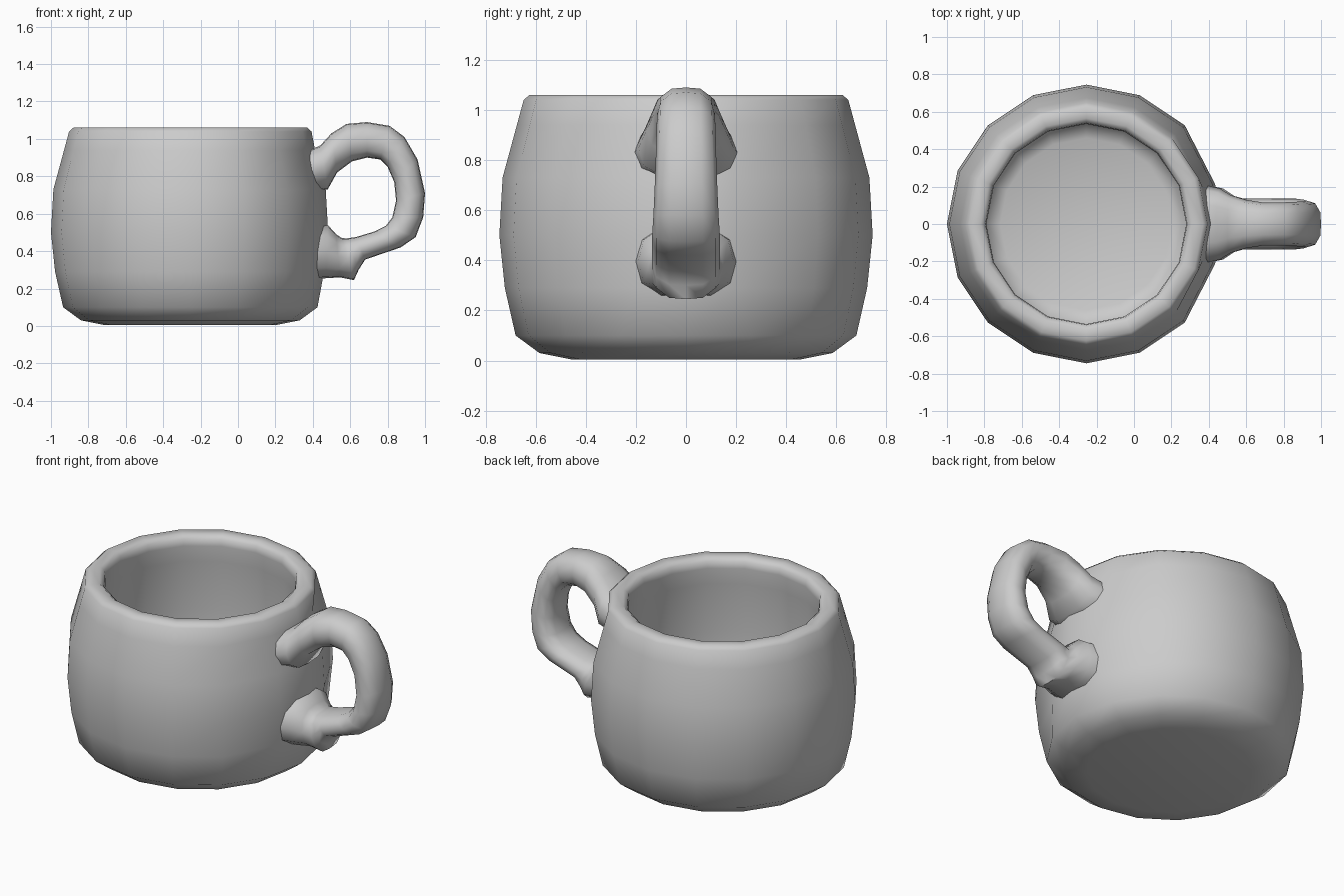
import bpy
from math import sin, cos, pi, radians
from mathutils import Vector

if "Cube" in bpy.data.objects:
    bpy.data.objects.remove(bpy.data.objects["Cube"])


def make(name, rings):
    """Skin a list of closed vertex rings and cap both ends."""
    n = len(rings[0])
    verts = [v for ring in rings for v in ring]
    faces = [(i * n + j, i * n + (j + 1) % n, (i + 1) * n + (j + 1) % n, (i + 1) * n + j)
             for i in range(len(rings) - 1) for j in range(n)]
    faces.append(tuple(reversed(range(n))))
    faces.append(tuple(range(len(verts) - n, len(verts))))
    mesh = bpy.data.meshes.new(name)
    mesh.from_pydata(verts, [], faces)
    obj = bpy.data.objects.new(name, mesh)
    bpy.context.collection.objects.link(obj)
    bpy.ops.object.select_all(action='DESELECT')
    bpy.context.view_layer.objects.active = obj
    obj.select_set(True)
    bpy.ops.object.mode_set(mode='EDIT')
    bpy.ops.mesh.select_all(action='SELECT')
    bpy.ops.mesh.normals_make_consistent(inside=False)
    bpy.ops.object.mode_set(mode='OBJECT')
    bpy.ops.object.shade_smooth_by_angle(angle=radians(60))
    return obj


# Cup: 16-sided lathe, outside from base to rim, then down the inside wall
CX, SIDES = -0.255, 16
profile = [(0.46, 0.005), (0.585, 0.03), (0.68, 0.10), (0.723, 0.29), (0.745, 0.50),
           (0.732, 0.73), (0.675, 0.94), (0.648, 1.04), (0.625, 1.06), (0.565, 1.06),
           (0.54, 1.04), (0.535, 1.0), (0.55, 0.90), (0.565, 0.60), (0.56, 0.25),
           (0.53, 0.15), (0.46, 0.12)]
cup_rings = []
for k, (r, z) in enumerate(profile):
    ring = []
    for j in range(SIDES):
        a = 2 * pi * j / SIDES
        x, y = CX + r * cos(a), r * sin(a)
        if 3 <= k <= 6 and j in (1, SIDES - 1):
            y *= 0.75  # wall drawn in toward the handle
        if 3 <= k <= 6 and j == 0:
            x -= 0.008
        ring.append((x, y, z))
    cup_rings.append(ring)
make("cup", cup_rings)

# Handle: rounded sections given by outer (x, z), inner (x, z) and half width
sections = [
    (0.36, 0.93, 0.38, 0.72, 0.21), (0.44, 0.965, 0.48, 0.73, 0.19),
    (0.50, 1.03, 0.53, 0.82, 0.155), (0.58, 1.08, 0.61, 0.88, 0.13),
    (0.69, 1.09, 0.69, 0.90, 0.115), (0.81, 1.07, 0.76, 0.89, 0.115),
    (0.89, 1.01, 0.80, 0.85, 0.118), (0.96, 0.89, 0.835, 0.77, 0.12),
    (1.0, 0.71, 0.845, 0.67, 0.125), (0.99, 0.58, 0.825, 0.58, 0.13),
    (0.95, 0.475, 0.79, 0.535, 0.135), (0.87, 0.42, 0.73, 0.505, 0.135),
    (0.68, 0.355, 0.63, 0.475, 0.135), (0.645, 0.30, 0.58, 0.468, 0.135),
    (0.62, 0.245, 0.555, 0.47, 0.135), (0.545, 0.26, 0.525, 0.49, 0.15),
    (0.47, 0.255, 0.48, 0.54, 0.19), (0.38, 0.25, 0.38, 0.54, 0.21)]
cross = [(1, 0), (0.95, 0.5), (0.6, 0.88), (0, 1), (-0.6, 0.88), (-0.95, 0.5)]
cross += [(-u, -v) for u, v in cross]
handle_rings = []
for ox, oz, ix, iz, w in sections:
    outer, inner = Vector((ox, 0, oz)), Vector((ix, 0, iz))
    mid, half = (outer + inner) / 2, (outer - inner) / 2
    handle_rings.append([tuple(mid + half * u + Vector((0, w * v, 0))) for u, v in cross])
make("handle", handle_rings)
